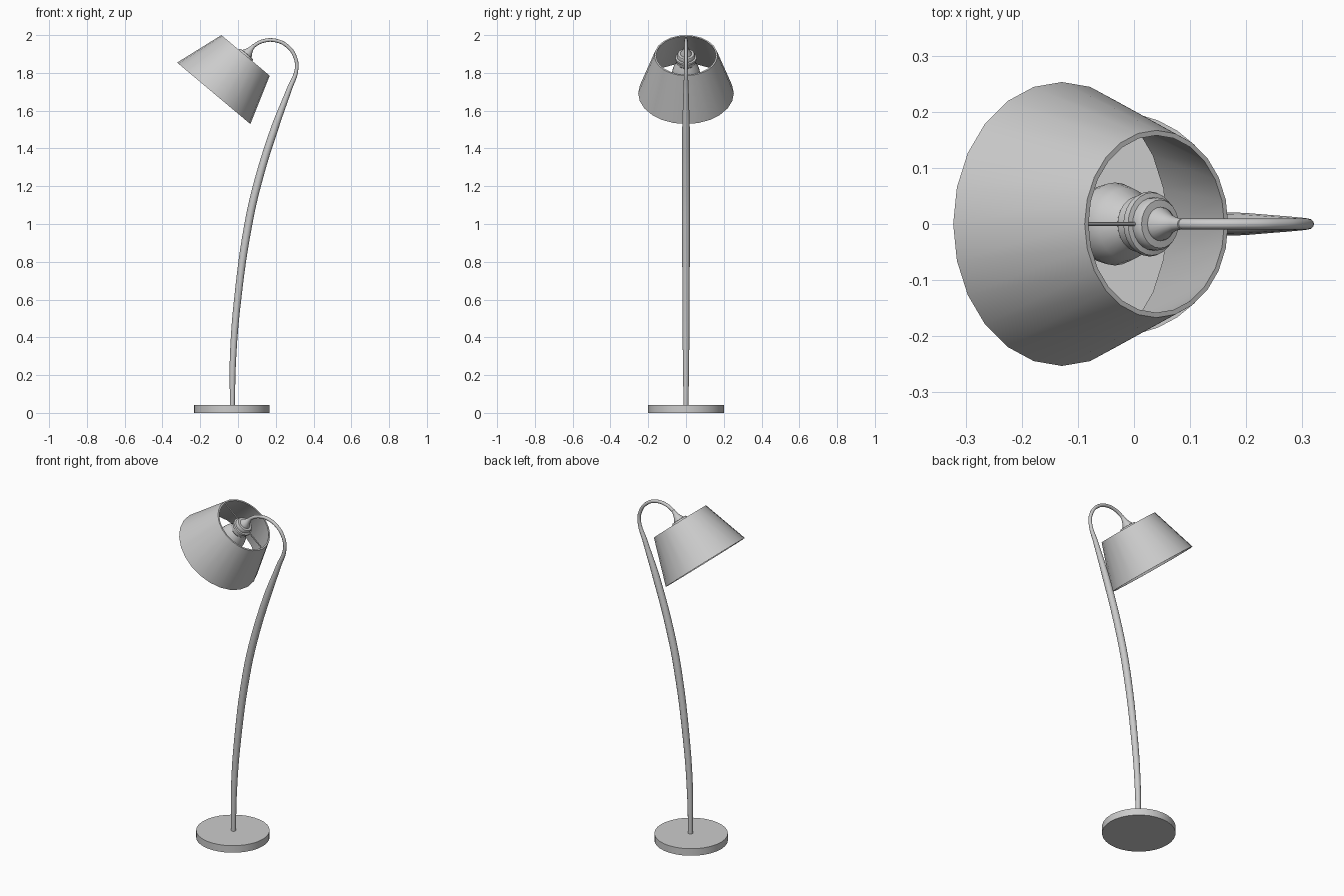
import bpy, bmesh, math
from mathutils import Matrix, Vector

if "Cube" in bpy.data.objects:
    bpy.data.objects.remove(bpy.data.objects["Cube"])

TILT = Matrix.Translation((0.04, 0, 1.8925)) @ Matrix.Rotation(math.radians(40), 4, 'Y')


def finish(obj, angle=35):
    bpy.ops.object.select_all(action='DESELECT')
    obj.select_set(True)
    bpy.context.view_layer.objects.active = obj
    bpy.ops.object.shade_smooth_by_angle(angle=math.radians(angle))


def lathe(name, profile, segs=24, closed=False, matrix=Matrix()):
    """Revolve (radius, height) points around the local z axis."""
    bm = bmesh.new()
    verts = [bm.verts.new((r, 0, z)) for r, z in profile]
    edges = [bm.edges.new(p) for p in zip(verts, verts[1:])]
    if closed:
        edges.append(bm.edges.new((verts[-1], verts[0])))
    bmesh.ops.spin(bm, geom=verts + edges, cent=(0, 0, 0), axis=(0, 0, 1),
                   angle=math.tau, steps=segs, use_merge=False)
    bmesh.ops.remove_doubles(bm, verts=bm.verts, dist=0.0002)
    bmesh.ops.recalc_face_normals(bm, faces=bm.faces)
    mesh = bpy.data.meshes.new(name)
    bm.to_mesh(mesh)
    bm.free()
    obj = bpy.data.objects.new(name, mesh)
    bpy.context.collection.objects.link(obj)
    obj.matrix_world = matrix
    finish(obj)
    return obj


def tube(name, points):
    """Smooth tapered tube through (x, z, radius) points in the y = 0 plane."""
    cu = bpy.data.curves.new(name, 'CURVE')
    cu.dimensions = '3D'
    cu.bevel_depth = 1.0
    cu.bevel_resolution = 4
    cu.resolution_u = 6
    cu.use_fill_caps = True
    sp = cu.splines.new('BEZIER')
    sp.bezier_points.add(len(points) - 1)
    for bp, (x, z, r) in zip(sp.bezier_points, points):
        bp.co = (x, 0, z)
        bp.radius = r
        bp.handle_left_type = bp.handle_right_type = 'AUTO'
    obj = bpy.data.objects.new(name, cu)
    bpy.context.collection.objects.link(obj)
    bpy.ops.object.select_all(action='DESELECT')
    obj.select_set(True)
    bpy.context.view_layer.objects.active = obj
    bpy.ops.object.convert(target='MESH')
    finish(bpy.context.view_layer.objects.active, 40)


# Round floor base
lathe("base", [(0, 0), (0.2, 0), (0.2, 0.042), (0, 0.042)], 32,
      matrix=Matrix.Translation((-0.034, 0, 0)))

# Curved stem, then the hook as an arc ending at the fitter
stem = [(-0.03, 0.035, 0.013), (-0.026, 0.3, 0.017), (-0.002, 0.6, 0.019),
        (0.055, 1.0, 0.021), (0.105, 1.22, 0.021), (0.195, 1.51, 0.020),
        (0.27, 1.71, 0.014)]
for a in (-5, 22, 50, 78, 105, 128):
    t = math.radians(a)
    stem.append((0.172 + 0.139 * math.cos(t), 1.835 + 0.139 * math.sin(t), 0.0095))
stem.append((0.062, 1.919, 0.0095))
tube("stem", stem)

# Tapered open shade with wall thickness
lathe("shade", [(0.167, 0), (0.253, -0.262), (0.244, -0.262), (0.158, 0)],
      24, closed=True, matrix=TILT)

# Stepped lamp holder with flared cone on top
lathe("lamp_holder", [(0, 0.072), (0.0095, 0.07), (0.012, 0.052), (0.018, 0.034),
                      (0.029, 0.016), (0.030, 0.011), (0.043, 0.010), (0.047, 0.004),
                      (0.047, -0.010), (0.056, -0.012), (0.058, -0.018), (0.056, -0.025),
                      (0.050, -0.028), (0.050, -0.048), (0.044, -0.056), (0, -0.056)],
      24, matrix=TILT)

# Bulb
lathe("bulb", [(0.044, -0.048), (0.050, -0.060), (0.065, -0.083), (0.074, -0.115),
               (0.068, -0.145), (0.050, -0.172), (0.025, -0.186), (0, -0.190)],
      24, matrix=TILT)

# Two spokes joining the shade rim to the holder
for name, side in (("upper_spoke", -1), ("lower_spoke", 1)):
    place = TILT @ Matrix.Translation((side * 0.04, 0, -0.006)) @ \
        Matrix.Rotation(side * math.pi / 2, 4, 'Y')
    lathe(name, [(0, 0), (0.0038, 0), (0.0038, 0.123), (0, 0.123)], 8, matrix=place)
